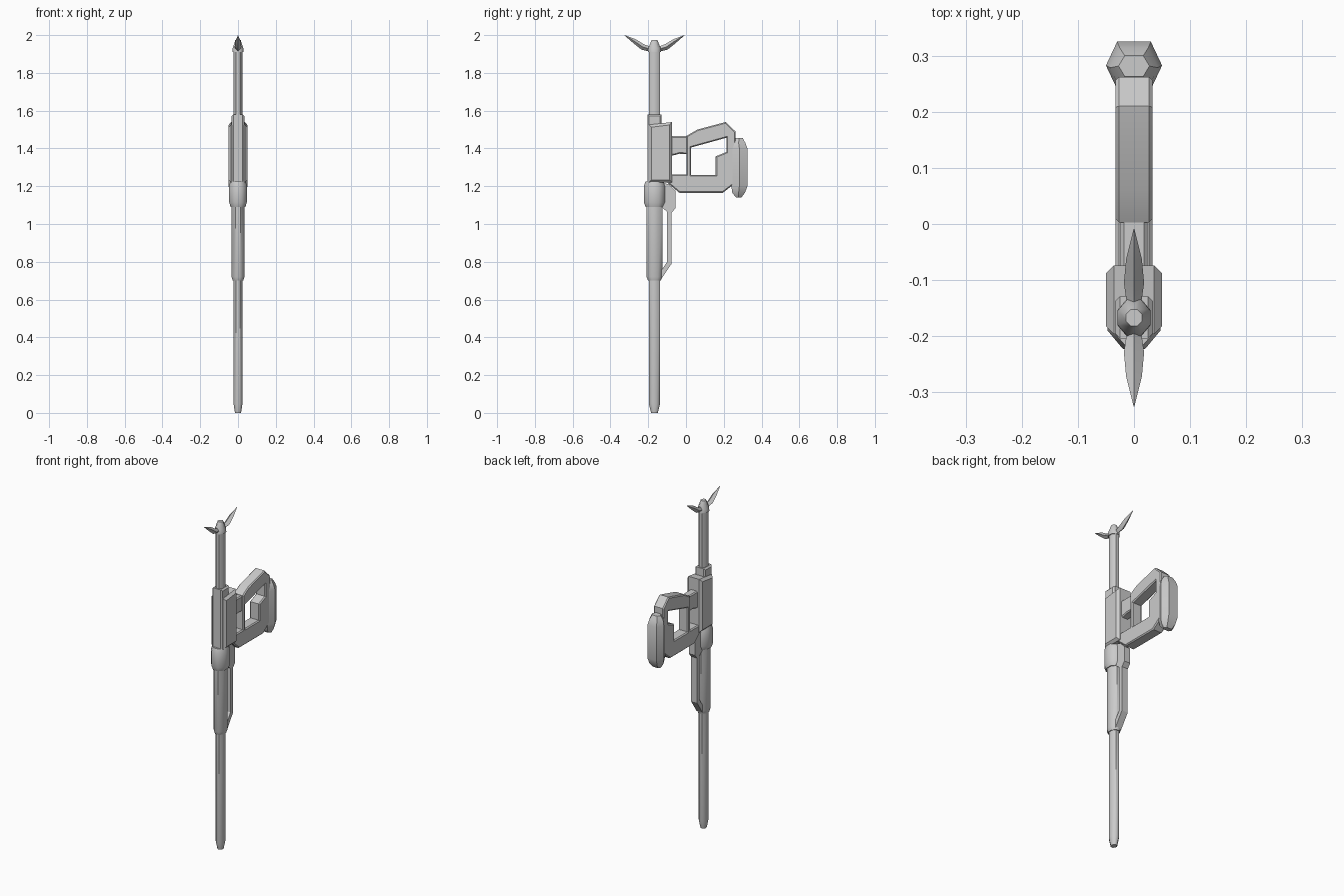
import bpy, bmesh, math

if "Cube" in bpy.data.objects:
    bpy.data.objects.remove(bpy.data.objects["Cube"])

AX = -0.167  # y position of the long barrel axis


def add_mesh(name, bm, angle=35):
    bmesh.ops.recalc_face_normals(bm, faces=bm.faces)
    me = bpy.data.meshes.new(name)
    bm.to_mesh(me)
    bm.free()
    ob = bpy.data.objects.new(name, me)
    bpy.context.collection.objects.link(ob)
    bpy.ops.object.select_all(action='DESELECT')
    ob.select_set(True)
    bpy.context.view_layer.objects.active = ob
    bpy.ops.object.shade_smooth_by_angle(angle=math.radians(angle))
    return ob


def loft(name, rings, angle=35):
    """Skin a list of equal-length point rings and cap both ends."""
    bm = bmesh.new()
    vs = [[bm.verts.new(p) for p in r] for r in rings]
    n = len(rings[0])
    for a, b in zip(vs, vs[1:]):
        for i in range(n):
            j = (i + 1) % n
            bm.faces.new((a[i], a[j], b[j], b[i]))
    bm.faces.new(vs[0])
    bm.faces.new(vs[-1])
    return add_mesh(name, bm, angle)


def tube(name, sections, sides=8, cy=AX):
    """Faceted upright tube; each section is (z, half width x, half depth y)."""
    k = 1 / math.cos(math.pi / sides)
    rings = []
    for z, rx, ry in sections:
        rings.append([(rx * k * math.cos(math.tau * (i + .5) / sides),
                       cy + ry * k * math.sin(math.tau * (i + .5) / sides), z)
                      for i in range(sides)])
    return loft(name, rings, 50)


def plate(name, loops, half, bevel=0.0):
    """Side profile (y, z) loops, holes allowed, extruded across x."""
    cu = bpy.data.curves.new(name + "_profile", 'CURVE')
    cu.dimensions = '2D'
    cu.fill_mode = 'BOTH'
    cu.extrude = half - bevel
    cu.bevel_depth = bevel
    cu.bevel_resolution = 0
    cu.offset = -bevel
    for pts in loops:
        s = cu.splines.new('POLY')
        s.points.add(len(pts) - 1)
        for p, (y, z) in zip(s.points, pts):
            p.co = (y, z, 0, 1)
        s.use_cyclic_u = True
    tmp = bpy.data.objects.new(name + "_tmp", cu)
    bpy.context.collection.objects.link(tmp)
    bpy.context.view_layer.update()
    me = bpy.data.meshes.new_from_object(
        tmp.evaluated_get(bpy.context.evaluated_depsgraph_get()))
    bpy.data.objects.remove(tmp)
    bm = bmesh.new()
    bm.from_mesh(me)
    bpy.data.meshes.remove(me)
    bmesh.ops.remove_doubles(bm, verts=bm.verts, dist=1e-5)
    for v in bm.verts:  # curve plane (x, y, z) -> model (z, x, y)
        v.co = (v.co.z, v.co.x, v.co.y)
    return add_mesh(name, bm, 30)


# Long lower rod with tapered foot
tube("lower_rod", [(0, .016, .018), (.05, .024, .03), (.72, .024, .03)])
# Sleeve and collar
tube("sleeve", [(.70, .028, .034), (.72, .034, .042), (1.11, .034, .042)])
tube("collar", [(1.09, .039, .047), (1.115, .047, .056), (1.20, .047, .056),
                (1.225, .041, .048)])
# Inner housing and upper rod
plate("inner_housing", [[(-.204, 1.2), (-.129, 1.2), (-.129, 1.58), (-.204, 1.58)]],
      .034, .009)
tube("upper_rod", [(1.56, .024, .03), (1.92, .024, .03)])
# Receiver: full-height core with chamfered sides
rec = [(-.196, 1.22), (-.074, 1.22), (-.074, 1.54), (-.196, 1.525)]
plate("receiver", [rec], .05, .014)

# Guard bar under the sleeve with a narrow slot
plate("guard_bar", [[(-.13, 1.22), (-.09, 1.21), (-.055, 1.175), (-.055, 1.085),
                     (-.076, 1.06), (-.076, .79), (-.13, .71), (-.13, .755),
                     (-.1, .80), (-.1, 1.065), (-.13, 1.09)]], .02)

# Connector between receiver and frame
plate("connector", [[(-.08, 1.465), (.02, 1.465), (.02, 1.37), (-.035, 1.372),
                     (-.06, 1.365), (-.08, 1.362)]], .024, .006)
# Open frame handle with chamfered edges
plate("frame", [[(.003, 1.467), (.06, 1.50), (.21, 1.54), (.262, 1.49), (.262, 1.22),
                 (.24, 1.2), (.195, 1.165), (-.035, 1.165), (-.1, 1.22),
                 (-.08, 1.262), (.003, 1.262)],
                [(.027, 1.405), (.027, 1.26), (.157, 1.26), (.157, 1.358),
                 (.215, 1.382), (.215, 1.457)]], .033, .006)

# Rounded shoulder pad, six-sided in section
rings = []
for z, y0, y1, s in [(1.14, .265, .293, .55), (1.165, .245, .312, .85),
                     (1.20, .24, .325, 1), (1.40, .24, .325, 1),
                     (1.43, .243, .314, .85), (1.455, .263, .3, .55)]:
    ym = (y0 + y1) / 2
    rings.append([(-.03 * s, y0, z), (.03 * s, y0, z), (.05 * s, ym, z),
                  (.03 * s, y1, z), (-.03 * s, y1, z), (-.05 * s, ym, z)])
loft("shoulder_pad", rings)

# Top cap
tube("top_cap", [(1.91, .029, .034), (1.93, .028, .033), (1.975, .014, .015)])
# Pair of pointed blades
for side, label in ((1, "rear"), (-1, "front")):
    rings = []
    for d, z, w, t in [(.02, 1.925, .012, .012), (.062, 1.937, .018, .014),
                       (.105, 1.967, .014, .011), (.158, 1.999, .0008, .0008)]:
        y = AX + side * d
        rings.append([(-w, y, z), (0, y + side * t * .5, z - t),
                      (w, y, z), (0, y - side * t * .5, z + t)])
    loft(label + "_blade", rings, 25)
